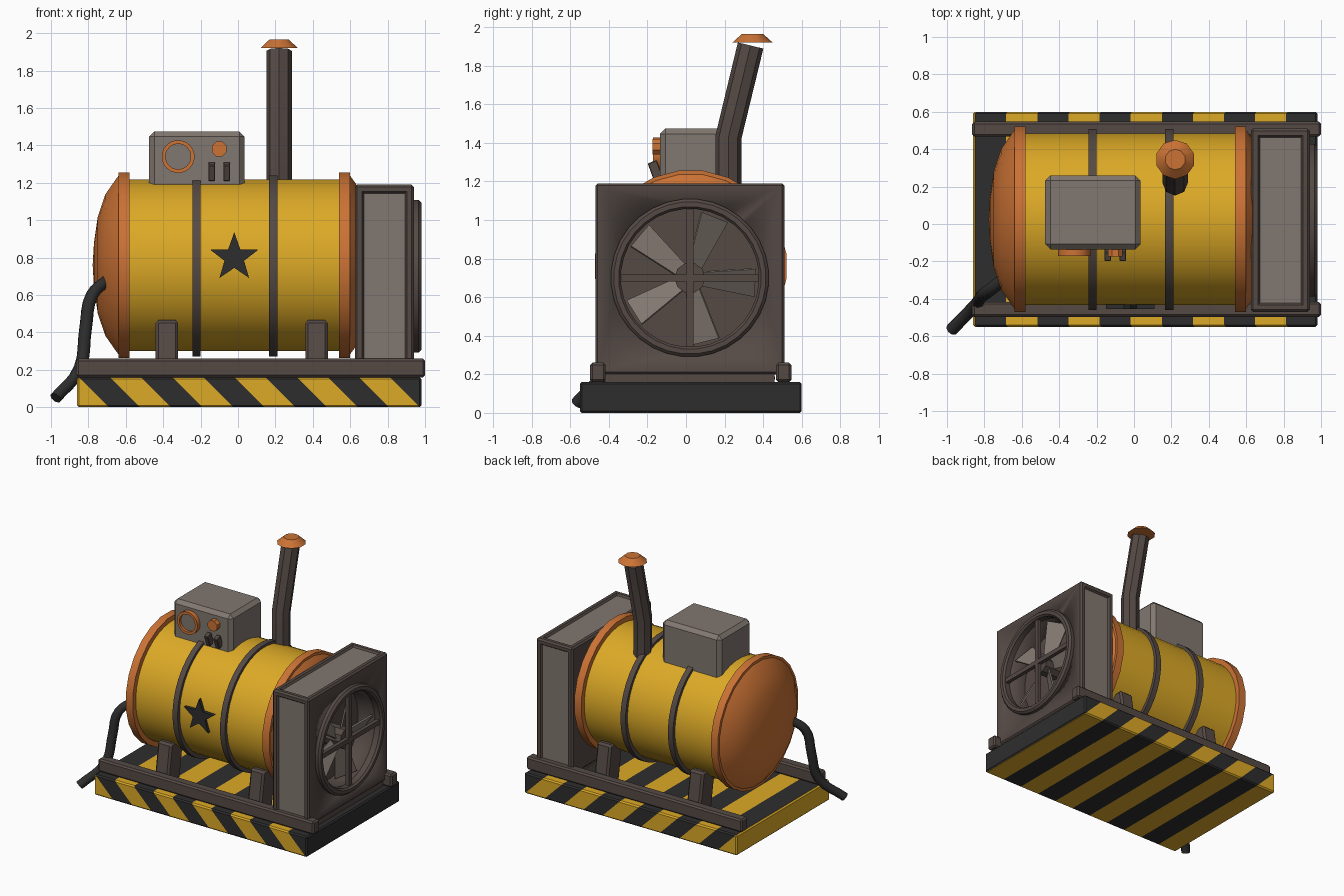
import bpy, bmesh
from math import pi, radians, sin, cos, floor
from mathutils import Matrix, Vector

if "Cube" in bpy.data.objects:
    bpy.data.objects.remove(bpy.data.objects["Cube"], do_unlink=True)


def material(name, rgb):
    m = bpy.data.materials.new(name)
    m.use_nodes = True
    m.diffuse_color = (*rgb, 1)
    m.node_tree.nodes["Principled BSDF"].inputs["Base Color"].default_value = (*rgb, 1)
    return m


YELLOW = material("yellow paint", (0.72, 0.40, 0.02))
ORANGE = material("orange copper", (0.60, 0.17, 0.035))
BROWN = material("dark brown metal", (0.09, 0.068, 0.06))
GREY = material("warm grey metal", (0.22, 0.185, 0.16))
BLACK = material("black paint", (0.027, 0.027, 0.027))

TO_X = Matrix.Rotation(pi / 2, 4, 'Y')       # local z points along +x
TO_FRONT = Matrix.Rotation(pi / 2, 4, 'X')   # local z points along -y
MID = 0.025                                  # y of the machine's centre line


def activate(ob):
    bpy.ops.object.select_all(action='DESELECT')
    ob.select_set(True)
    bpy.context.view_layer.objects.active = ob


def finish(bm, name, *mats):
    bmesh.ops.recalc_face_normals(bm, faces=bm.faces[:])
    me = bpy.data.meshes.new(name)
    bm.to_mesh(me)
    bm.free()
    for m in mats:
        me.materials.append(m)
    ob = bpy.data.objects.new(name, me)
    bpy.context.collection.objects.link(ob)
    activate(ob)
    bpy.ops.object.shade_smooth_by_angle(angle=radians(28))
    return ob


def box_mesh(lo, hi, bevel=0.0):
    bm = bmesh.new()
    bmesh.ops.create_cube(bm, size=1)
    lo, hi = Vector(lo), Vector(hi)
    for v in bm.verts:
        v.co = (lo + hi) / 2 + Matrix.Diagonal(hi - lo) @ v.co
    if bevel:
        bmesh.ops.bevel(bm, geom=bm.edges[:], offset=bevel, segments=1, affect='EDGES')
    return bm


def box(name, lo, hi, mat, bevel=0.0, matrix=Matrix()):
    bm = box_mesh(lo, hi, bevel)
    bm.transform(matrix)
    return finish(bm, name, mat)


def lathe(name, profile, mat, centre, turn=Matrix(), sides=32):
    """Spin (radius, height) points around local z."""
    bm = bmesh.new()
    vs = [bm.verts.new((r, 0, h)) for r, h in profile]
    es = [bm.edges.new(p) for p in zip(vs, vs[1:])]
    bmesh.ops.rotate(bm, verts=vs, matrix=Matrix.Rotation(pi / sides, 3, 'Z'))
    bmesh.ops.spin(bm, geom=vs + es, axis=(0, 0, 1), cent=(0, 0, 0), angle=2 * pi, steps=sides)
    bmesh.ops.remove_doubles(bm, verts=bm.verts[:], dist=1e-4)
    bm.transform(Matrix.Translation(centre) @ turn)
    return finish(bm, name, mat)


def disc(name, r, h0, h1, mat, centre, turn=Matrix(), sides=32):
    return lathe(name, [(0, h0), (r, h0), (r, h1), (0, h1)], mat, centre, turn, sides)


def ring(name, r0, r1, h0, h1, mat, centre, turn=Matrix(), sides=32):
    return lathe(name, [(r0, h0), (r1, h0), (r1, h1), (r0, h1), (r0, h0)], mat, centre, turn, sides)


def prism(name, points, depth, mat, matrix):
    """Extrude an outline drawn in local xy."""
    bm = bmesh.new()
    f = bm.faces.new([bm.verts.new((x, y, 0)) for x, y in points])
    top = bmesh.ops.extrude_face_region(bm, geom=[f])
    bmesh.ops.translate(bm, vec=(0, 0, depth),
                        verts=[g for g in top["geom"] if isinstance(g, bmesh.types.BMVert)])
    bm.transform(matrix)
    return finish(bm, name, mat)


def tube(name, points, radius, mat, smooth=False):
    cu = bpy.data.curves.new(name, 'CURVE')
    cu.dimensions = '3D'
    cu.fill_mode = 'FULL'
    cu.bevel_depth, cu.bevel_resolution, cu.use_fill_caps = radius, 2, True
    cu.resolution_u = 4 if smooth else 1
    sp = cu.splines.new('BEZIER')
    sp.bezier_points.add(len(points) - 1)
    for bp, p in zip(sp.bezier_points, points):
        bp.co = p
        bp.handle_left_type = bp.handle_right_type = 'AUTO' if smooth else 'VECTOR'
    cu.materials.append(mat)
    ob = bpy.data.objects.new(name, cu)
    bpy.context.collection.objects.link(ob)
    activate(ob)
    bpy.ops.object.convert(target='MESH')
    bpy.ops.object.shade_smooth_by_angle(angle=radians(46 if smooth else 28))


# Base slab, sliced diagonally into hazard stripes
START, STEP = -0.69, 0.1664
bm = box_mesh((-0.86, MID - 0.575, 0), (0.98, MID + 0.575, 0.16), 0.01)
for k in range(11):
    bmesh.ops.bisect_plane(bm, geom=bm.verts[:] + bm.edges[:] + bm.faces[:], dist=1e-5,
                           plane_co=(START + k * STEP, 0, 0), plane_no=(1, 0, 1))
for f in bm.faces:
    c = f.calc_center_median()
    band = floor((c.x + c.z - START) / STEP)
    f.material_index = 1 if band >= 0 and band % 2 == 0 else 0
finish(bm, "striped_base", YELLOW, BLACK)

# Side rails and slanted tank legs
for side, word in ((-1, "right"), (1, "left")):
    y = MID + side * 0.482
    box(f"rail_{word}", (-0.865, y - 0.04, 0.16), (1.0, y + 0.04, 0.26), BROWN, 0.012)
    for x, end in ((-0.38, "rear"), (0.42, "fan")):
        bm = box_mesh((x - 0.06, -0.08, 0.16), (x + 0.06, 0.08, 0.465), 0.015)
        for v in bm.verts:
            v.co.y = MID + side * (0.36 + v.co.y - 0.16 * (v.co.z - 0.16))
        finish(bm, f"leg_{word}_{end}", BROWN)

# Tank with rimmed domes and straps
TANK = (-0.02, MID, 0.76)
disc("tank", 0.46, -0.58, 0.58, YELLOW, TANK, TO_X, 40)
DOME = [(0, 0.757), (0.12, 0.75), (0.26, 0.73), (0.38, 0.69), (0.46, 0.635), (0.48, 0.62),
        (0.5, 0.62), (0.5, 0.56), (0, 0.56)]
lathe("tank_end_fan", DOME, ORANGE, TANK, TO_X, 24)
lathe("tank_end_rear", [(r, -h) for r, h in DOME], ORANGE, TANK, TO_X, 24)
for i, x in enumerate((-0.222, 0.188)):
    ring(f"tank_strap_{i + 1}", 0.45, 0.485, -0.022, 0.022, BROWN, (x, MID, 0.755), TO_X, 40)

# Star badge
radii = (0.135, 0.055)
star = [(radii[i % 2] * sin(i * pi / 5), radii[i % 2] * cos(i * pi / 5)) for i in range(10)]
prism("star_badge", star, 0.025, BLACK, Matrix.Translation((-0.02, -0.43, 0.8)) @ TO_FRONT)

# Fan housing: recessed panels and a round opening
FAN = (0, 0.02, 0.7)
bm = box_mesh((0.625, -0.47, 0.2), (0.94, 0.51, 1.19), 0.012)
bm.normal_update()
panels = [f for f in bm.faces if f.calc_area() > 0.1 and (abs(f.normal.y) > 0.9 or f.normal.z > 0.9)]
bmesh.ops.inset_individual(bm, faces=panels, thickness=0.035)
bmesh.ops.inset_individual(bm, faces=panels, thickness=0.015, depth=-0.015)
for f in panels:
    f.material_index = 1
housing = finish(bm, "fan_housing", BROWN, GREY)
cutter = disc("opening_cutter", 0.362, 0.77, 1.1, BROWN, FAN, TO_X)
cutter.hide_render = True
cut = housing.modifiers.new("opening", 'BOOLEAN')
cut.operation, cut.solver, cut.object = 'DIFFERENCE', 'EXACT', cutter
activate(housing)
bpy.ops.object.modifier_apply(modifier=cut.name)
bpy.data.objects.remove(cutter, do_unlink=True)
box("housing_plinth", (0.65, -0.42, 0.155), (0.93, 0.46, 0.21), BROWN)

# Fan guard, hub and blades
lathe("fan_guard_ring", [(0.358, 0.92), (0.41, 0.92), (0.41, 0.965), (0.395, 0.98), (0.37, 0.98),
                         (0.358, 0.965), (0.358, 0.92)], BROWN, FAN, TO_X)
for name, hy, hz in (("guard_bar_level", 0.37, 0.018), ("guard_bar_upright", 0.018, 0.37)):
    box(name, (0.93, FAN[1] - hy, FAN[2] - hz), (0.96, FAN[1] + hy, FAN[2] + hz), BROWN)
disc("fan_hub", 0.08, 0.76, 0.925, BROWN, FAN, TO_X, 10)
for i in range(5):
    bm = box_mesh((-0.006, 0.05, -0.5), (0.006, 0.34, 0.5))
    for v in bm.verts:
        v.co.z *= 0.17 if v.co.y > 0.2 else 0.08
    bm.transform(Matrix.Translation((0.86, FAN[1], FAN[2]))
                 @ Matrix.Rotation(radians(68 + 72 * i), 4, 'X') @ Matrix.Rotation(radians(32), 4, 'Y'))
    finish(bm, f"fan_blade_{i + 1}", GREY)

# Control box with gauge, knob and levers
box("control_box", (-0.475, -0.135, 1.12), (0.035, 0.26, 1.475), GREY, 0.028)
ring("gauge_ring", 0.068, 0.088, -0.01, 0.035, ORANGE, (-0.32, -0.135, 1.34), TO_FRONT, 20)
disc("gauge_face", 0.072, -0.01, 0.015, GREY, (-0.32, -0.135, 1.34), TO_FRONT, 20)
disc("knob", 0.043, -0.01, 0.04, ORANGE, (-0.1, -0.135, 1.38), TO_FRONT, 8)
for i, x in enumerate((-0.14, -0.06)):
    tilt = Matrix.Translation((x, -0.16, 1.26)) @ Matrix.Rotation(radians(20), 4, 'X')
    box(f"lever_{i + 1}", (-0.018, -0.025, -0.045), (0.018, 0.025, 0.045), BROWN, 0.004, tilt)

# Exhaust stack and rain cap
tube("exhaust_stack", [(0.22, 0.22, 1.1), (0.22, 0.22, 1.43), (0.22, 0.335, 1.905)], 0.068, BROWN)
lathe("exhaust_cap", [(0, 0), (0.105, 0), (0.055, 0.045), (0, 0.045)], ORANGE, (0.22, 0.345, 1.92), sides=10)

# Hose hanging off the rear dome
tube("hose", [(-0.69, -0.29, 0.685), (-0.78, -0.36, 0.6), (-0.815, -0.385, 0.42),
              (-0.845, -0.43, 0.21), (-0.975, -0.565, 0.05)], 0.034, BLACK, smooth=True)
